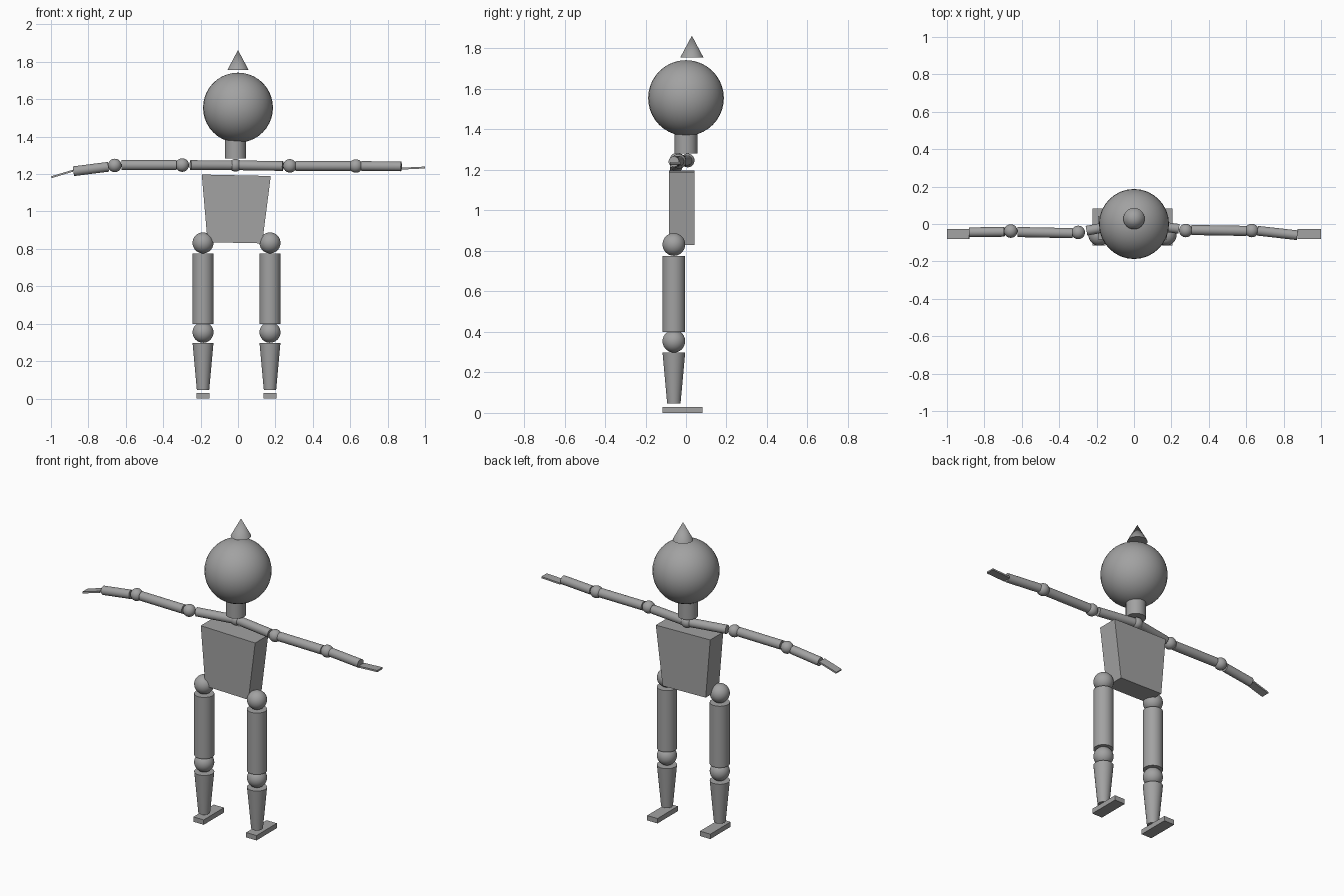
import bpy
import bmesh
import math
from mathutils import Vector, Matrix

cube = bpy.data.objects.get("Cube")
if cube:
    bpy.data.objects.remove(cube, do_unlink=True)

grey = bpy.data.materials.new("mid grey")
grey.use_nodes = True
colour = (0.36, 0.36, 0.36, 1)
grey.diffuse_color = colour
grey.node_tree.nodes["Principled BSDF"].inputs["Base Color"].default_value = colour


def make_object(name, bm, smooth=False):
    mesh = bpy.data.meshes.new(name)
    bm.to_mesh(mesh)
    bm.free()
    obj = bpy.data.objects.new(name, mesh)
    bpy.context.collection.objects.link(obj)
    mesh.materials.append(grey)
    if smooth:
        bpy.ops.object.select_all(action='DESELECT')
        obj.select_set(True)
        bpy.context.view_layer.objects.active = obj
        bpy.ops.object.shade_smooth_by_angle(angle=math.radians(40))
    return obj


def ball(name, centre, radius):
    bm = bmesh.new()
    bmesh.ops.create_uvsphere(bm, u_segments=32, v_segments=20, radius=radius,
                              matrix=Matrix.Translation(centre))
    return make_object(name, bm, True)


def rod(name, start, end, r_start, r_end):
    """Round bar between two points, tapered if the radii differ."""
    start, end = Vector(start), Vector(end)
    axis = end - start
    place = Matrix.Translation((start + end) / 2) @ axis.to_track_quat('Z', 'Y').to_matrix().to_4x4()
    bm = bmesh.new()
    bmesh.ops.create_cone(bm, cap_ends=True, segments=32, radius1=r_start,
                          radius2=r_end, depth=axis.length, matrix=place)
    return make_object(name, bm, True)


def plate(name, start, end, width, thickness):
    """Flat box from one point to another, its width lying level."""
    start, end = Vector(start), Vector(end)
    axis = end - start
    place = Matrix.Translation((start + end) / 2) @ axis.to_track_quat('X', 'Z').to_matrix().to_4x4()
    bm = bmesh.new()
    bmesh.ops.create_cube(bm, size=1, matrix=place @ Matrix.Diagonal((axis.length, width, thickness, 1)))
    return make_object(name, bm)


# Head, hat and neck
ball("head", (0, 0, 1.555), 0.187)
rod("hat", (0, 0.029, 1.756), (0, 0.029, 1.863), 0.057, 0)
rod("neck", (-0.013, 0, 1.282), (-0.013, 0, 1.40), 0.056, 0.056)

# Torso: tapered block, slightly tilted
bm = bmesh.new()
bmesh.ops.create_cube(bm, size=1)
for v in bm.verts:
    v.co.x *= 0.369 if v.co.z > 0 else 0.292
    v.co.y *= 0.126
    v.co.z *= 0.361
bmesh.ops.transform(bm, verts=bm.verts, matrix=Matrix.Translation((-0.013, -0.021, 1.013))
                    @ Matrix.Rotation(math.radians(1.2), 4, 'Y'))
make_object("torso", bm)

# Arms: each is a chain of joints and bars in its own pose
chest = (-0.014, 0.008, 1.247)
ball("chest_joint", chest, 0.034)
arms = {
    "right": dict(collar=(-0.254, -0.036, 1.248), shoulder=(-0.298, -0.045, 1.248),
                  upper=[(-0.329, -0.049, 1.248), (-0.623, -0.043, 1.248)],
                  elbow=(-0.659, -0.038, 1.246),
                  lower=[(-0.693, -0.042, 1.239), (-0.880, -0.044, 1.215)],
                  hand=[(-0.882, -0.054, 1.218), (-0.998, -0.054, 1.183)]),
    "left": dict(collar=(0.240, -0.026, 1.243), shoulder=(0.277, -0.035, 1.244),
                 upper=[(0.307, -0.032, 1.244), (0.602, -0.037, 1.243)],
                 elbow=(0.630, -0.035, 1.243),
                 lower=[(0.660, -0.036, 1.243), (0.873, -0.060, 1.241)],
                 hand=[(0.875, -0.054, 1.229), (1.0, -0.054, 1.235)]),
}
for side, arm in arms.items():
    rod(side + "_collar_bar", chest, arm["collar"], 0.026, 0.026)
    ball(side + "_shoulder", arm["shoulder"], 0.036)
    rod(side + "_upper_arm", *arm["upper"], 0.027, 0.027)
    ball(side + "_elbow", arm["elbow"], 0.036)
    rod(side + "_forearm", *arm["lower"], 0.026, 0.026)
    plate(side + "_hand", *arm["hand"], 0.052, 0.01)

# Legs
for side, x in (("right", -0.187), ("left", 0.171)):
    y = -0.060
    ball(side + "_hip", (x, y, 0.832), 0.056)
    rod(side + "_thigh", (x, y, 0.399), (x, y, 0.776), 0.056, 0.056)
    ball(side + "_knee", (x, y, 0.354), 0.056)
    rod(side + "_shin", (x, y, 0.046), (x, y, 0.298), 0.033, 0.056)
    plate(side + "_foot", (x, -0.115, 0.015), (x, 0.082, 0.015), 0.07, 0.03)
